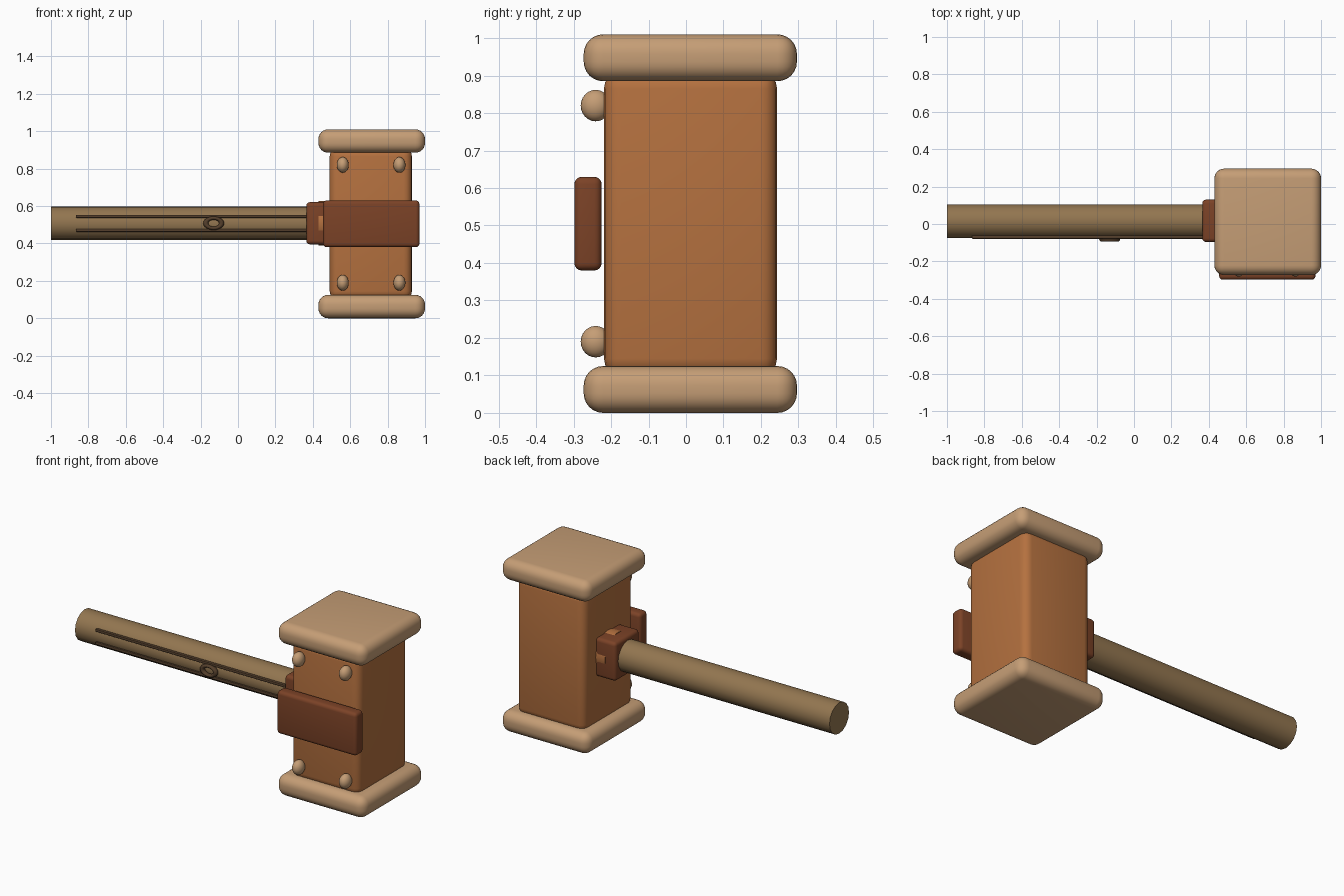
import bpy, math

if "Cube" in bpy.data.objects:
    bpy.data.objects.remove(bpy.data.objects["Cube"])

def material(name, rgb):
    m = bpy.data.materials.new(name)
    m.diffuse_color = (*rgb, 1)
    m.use_nodes = True
    m.node_tree.nodes["Principled BSDF"].inputs["Base Color"].default_value = m.diffuse_color
    return m

PALE = material("pale_wood", (0.56, 0.34, 0.18))
ORANGE = material("orange_wood", (0.46, 0.165, 0.05))
RED = material("red_wood", (0.20, 0.055, 0.02))
BROWN = material("handle_wood", (0.29, 0.18, 0.08))
DARK = material("dark_grain", (0.09, 0.05, 0.025))

def finish(name, mat, angle=40):
    ob = bpy.context.object
    ob.name = name
    ob.data.materials.append(mat)
    bpy.ops.object.shade_smooth_by_angle(angle=math.radians(angle))
    return ob

def box(name, x, y, z, bevel, mat, segments=4):
    """Rounded box from (min, max) ranges."""
    bpy.ops.mesh.primitive_cube_add(size=1, location=[(a + b) / 2 for a, b in (x, y, z)])
    ob = bpy.context.object
    ob.scale = [b - a for a, b in (x, y, z)]
    bpy.ops.object.transform_apply(location=False, rotation=False, scale=True)
    mod = ob.modifiers.new("Bevel", 'BEVEL')
    mod.width, mod.segments = bevel, segments
    bpy.ops.object.modifier_apply(modifier="Bevel")
    return finish(name, mat)

def rod(name, x0, x1, radius, mat, sides):
    """Cylinder along x on the handle axis."""
    bpy.ops.mesh.primitive_cylinder_add(vertices=sides, radius=radius, depth=x1 - x0,
        location=((x0 + x1) / 2, 0.015, 0.508), rotation=(0, math.pi / 2, 0))
    return finish(name, mat)

# Head block and striking plates
box("head_block", (0.49, 0.93), (-0.219, 0.243), (0.10, 0.91), 0.045, ORANGE)
box("lower_plate", (0.43, 1.0), (-0.273, 0.296), (0, 0.125), 0.052, PALE, 6)
box("upper_plate", (0.43, 1.0), (-0.273, 0.296), (0.885, 1.01), 0.052, PALE, 6)

# Front band
box("front_band", (0.455, 0.97), (-0.298, -0.225), (0.38, 0.63), 0.02, RED)

# Handle, collar and ring where they meet the head
rod("handle", -1.0, 0.52, 0.09, BROWN, 16)
box("collar", (0.365, 0.50), (-0.096, 0.13), (0.395, 0.621), 0.02, RED)
rod("collar_ring", 0.43, 0.50, 0.118, ORANGE, 24)

# Round studs
for i, x in enumerate((0.56, 0.863)):
    for j, z in enumerate((0.19, 0.82)):
        bpy.ops.mesh.primitive_uv_sphere_add(segments=20, ring_count=12, radius=1, location=(x, -0.241, z))
        bpy.context.object.scale = (0.032, 0.04, 0.042)
        finish(f"stud_{i}_{j}", PALE)

# Raised grain lines and knot on the handle
for i, z in enumerate((0.47, 0.545)):
    box(f"grain_line_{i}", (-0.867, 0.37), (-0.079, -0.06), (z - 0.008, z + 0.008), 0.004, DARK, 2)
bpy.ops.mesh.primitive_torus_add(major_segments=24, minor_segments=10, major_radius=0.042,
    minor_radius=0.014, location=(-0.13, -0.081, 0.508), rotation=(math.pi / 2, 0, 0))
bpy.context.object.scale = (1, 0.65, 1)
finish("knot", DARK)
